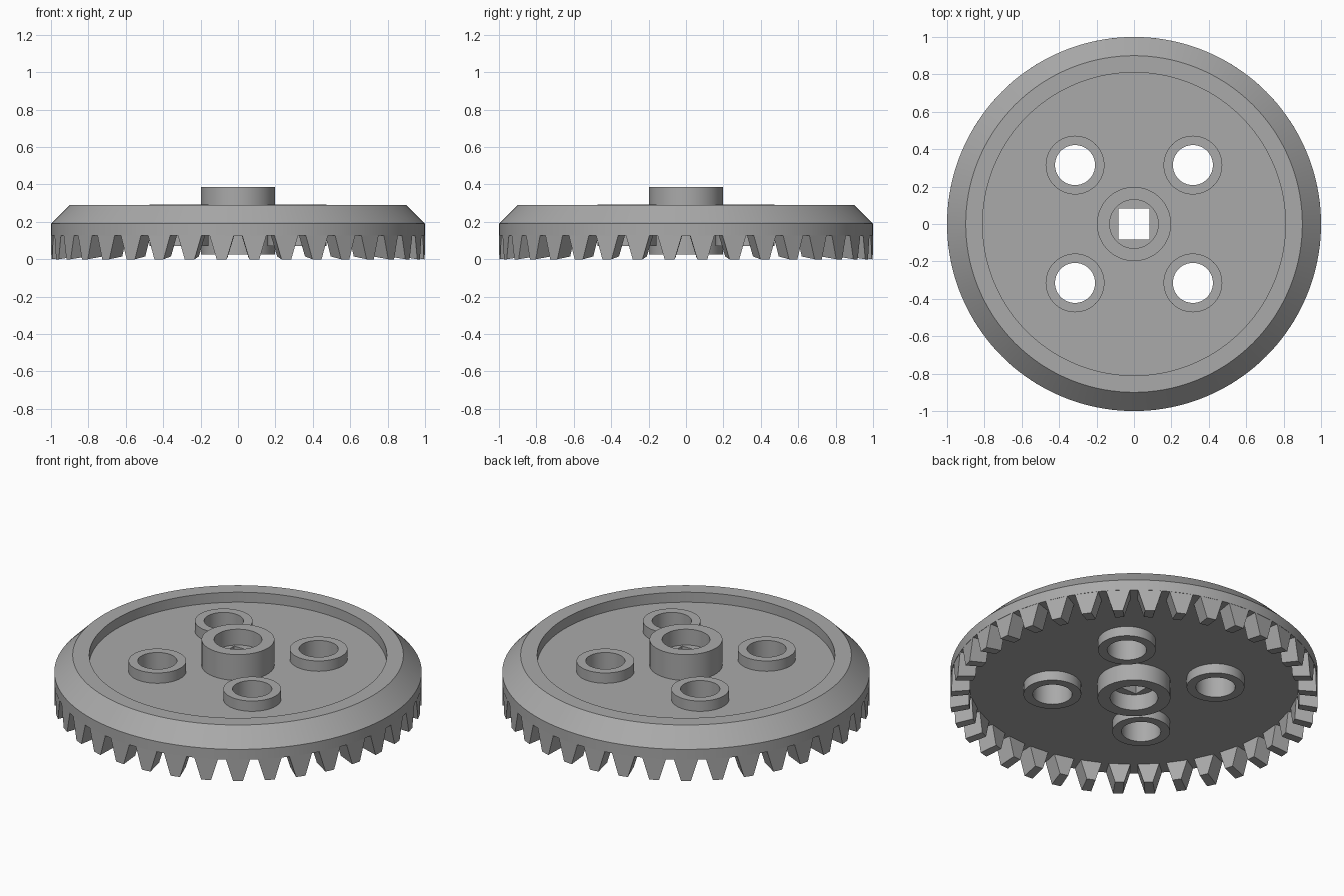
import bpy
import bmesh
from math import cos, sin, pi, radians

default = bpy.data.objects.get("Cube")
if default:
    bpy.data.objects.remove(default, do_unlink=True)

GREY = (0.40, 0.40, 0.40, 1.0)
grey = bpy.data.materials.new("light_grey_plastic")
grey.use_nodes = True
grey.diffuse_color = GREY
grey.node_tree.nodes["Principled BSDF"].inputs["Base Color"].default_value = GREY

TEETH = 36
UNDERSIDE, FLOOR = 0.128, 0.23
BOSS_OFFSET = 0.315


def finish(bm, name):
    """Turn a bmesh into an object with outward normals."""
    bmesh.ops.recalc_face_normals(bm, faces=bm.faces)
    mesh = bpy.data.meshes.new(name)
    bm.to_mesh(mesh)
    bm.free()
    mesh.materials.append(grey)
    obj = bpy.data.objects.new(name, mesh)
    bpy.context.collection.objects.link(obj)
    return obj


def lathe(name, profile, segments, x=0, y=0):
    """Revolve a closed (radius, z) profile about a vertical axis."""
    bm = bmesh.new()
    rings = []
    for i in range(segments):
        a = 2 * pi * i / segments
        rings.append([bm.verts.new((x + r * cos(a), y + r * sin(a), z)) for r, z in profile])
    n = len(profile)
    for i in range(segments):
        p, q = rings[i], rings[(i + 1) % segments]
        for j in range(n):
            k = (j + 1) % n
            bm.faces.new((p[j], q[j], q[k], p[k]))
    return finish(bm, name)


def tube(name, inner, outer, bottom, top, x=0, y=0):
    profile = [(inner, bottom), (outer, bottom), (outer, top), (inner, top)]
    return lathe(name, profile, 64, x, y)


def cylinder(name, radius, bottom, top, x=0, y=0, segments=64):
    bm = bmesh.new()
    bmesh.ops.create_cone(bm, cap_ends=True, segments=segments, radius1=radius,
                          radius2=radius, depth=top - bottom)
    bmesh.ops.translate(bm, verts=bm.verts, vec=(x, y, (top + bottom) / 2))
    return finish(bm, name)


def activate(obj):
    bpy.ops.object.select_all(action='DESELECT')
    obj.select_set(True)
    bpy.context.view_layer.objects.active = obj


def cut(obj, cutter):
    """Subtract the cutter and remove it."""
    cutter.hide_render = True
    mod = obj.modifiers.new("cut", 'BOOLEAN')
    mod.operation = 'DIFFERENCE'
    mod.solver = 'EXACT'
    mod.object = cutter
    activate(obj)
    bpy.ops.object.modifier_apply(modifier=mod.name)
    bpy.data.objects.remove(cutter, do_unlink=True)


# Dished wheel with a bevelled rim
wheel = lathe("wheel_body", [(0.17, UNDERSIDE), (0.9, UNDERSIDE), (1.0, UNDERSIDE),
                             (1.0, 0.19), (0.9, 0.29), (0.81, 0.29),
                             (0.81, FLOOR), (0.17, FLOOR)], 144)
parts = [wheel]

# Four pin-hole bosses through the plate
for sx in (-1, 1):
    for sy in (-1, 1):
        x, y = sx * BOSS_OFFSET, sy * BOSS_OFFSET
        cut(wheel, cylinder("hole_cutter", 0.13, 0, 0.5, x, y))
        parts.append(tube("pin_boss", 0.107, 0.157, 0.07, 0.292, x, y))

# Central hub with a square axle hole in its inner web
parts.append(tube("hub", 0.13, 0.198, 0.025, 0.385))
web = cylinder("hub_web", 0.135, 0.12, 0.29)
bm = bmesh.new()
bmesh.ops.create_cube(bm, size=1)
bmesh.ops.scale(bm, verts=bm.verts, vec=(0.168, 0.168, 2))
cut(web, finish(bm, "axle_cutter"))
parts.append(web)

# Ring of downward tapered teeth, with a gap on each axis
ROOT, TIP = radians(3.75), radians(1.55)
bm = bmesh.new()
for i in range(TEETH):
    mid = 2 * pi * (i + 0.5) / TEETH

    def corner(radius, angle, z):
        return bm.verts.new((radius * cos(mid + angle), radius * sin(mid + angle), z))

    root = [corner(r, s * ROOT, UNDERSIDE) for r, s in ((0.9, -1), (1, -1), (1, 1), (0.9, 1))]
    tip = [corner(r, s * TIP, z) for r, s, z in
           ((0.9, -1, 0.015), (1, -1, 0), (1, 1, 0), (0.9, 1, 0.015))]
    bm.faces.new(tip)
    bm.faces.new(root)
    for j in range(4):
        k = (j + 1) % 4
        bm.faces.new((root[j], root[k], tip[k], tip[j]))
finish(bm, "gear_teeth")

# Smooth the round parts, keeping crisp edges
for part in parts:
    activate(part)
    bpy.ops.object.shade_smooth_by_angle(angle=radians(30))
